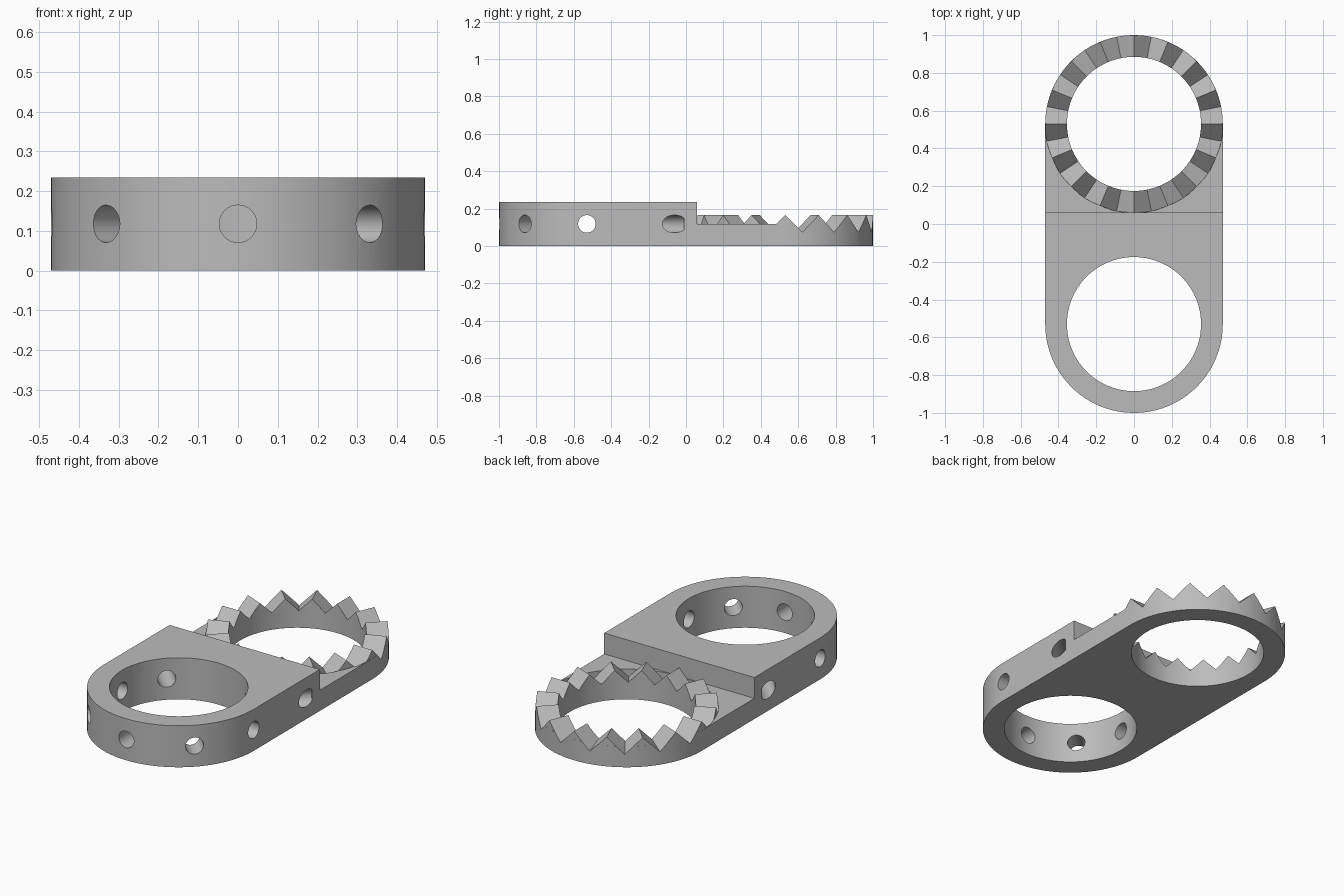
import bpy, bmesh, math
from mathutils import Matrix

if "Cube" in bpy.data.objects:
    bpy.data.objects.remove(bpy.data.objects["Cube"])

R_OUT, R_IN, CY = 0.47, 0.355, 0.53      # ring radii and ring centre offset
HIGH, LOW = 0.235, 0.117                 # block and plate heights
PEAK, TEETH, SEG = 0.165, 16, 96

grey = bpy.data.materials.new("mid grey")
grey.diffuse_color = (0.5, 0.5, 0.5, 1)
grey.use_nodes = True
grey.node_tree.nodes["Principled BSDF"].inputs["Base Color"].default_value = grey.diffuse_color


def make_object(name, bm):
    bmesh.ops.recalc_face_normals(bm, faces=bm.faces[:])
    mesh = bpy.data.meshes.new(name)
    bm.to_mesh(mesh)
    bm.free()
    obj = bpy.data.objects.new(name, mesh)
    bpy.context.collection.objects.link(obj)
    return obj


def prism(name, outline, z0, z1):
    bm = bmesh.new()
    face = bm.faces.new([bm.verts.new((x, y, z0)) for x, y in outline])
    top = bmesh.ops.extrude_face_region(bm, geom=[face])["geom"]
    bmesh.ops.translate(bm, vec=(0, 0, z1 - z0),
                        verts=[v for v in top if isinstance(v, bmesh.types.BMVert)])
    return make_object(name, bm)


def arc(cy, r, start, end, n):
    return [(r * math.cos(a), cy + r * math.sin(a))
            for a in (math.radians(start + (end - start) * i / n) for i in range(n + 1))]


def cut(target, cutter):
    mod = target.modifiers.new("cut", 'BOOLEAN')
    mod.operation, mod.solver, mod.object = 'DIFFERENCE', 'EXACT', cutter
    bpy.context.view_layer.objects.active = target
    bpy.ops.object.modifier_apply(modifier=mod.name)
    bpy.data.objects.remove(cutter)


# Blank with two rounded ends
body = prism("ring_bracket", arc(CY, R_OUT, 0, 180, SEG // 2)
             + arc(-CY, R_OUT, 180, 360, SEG // 2), 0, HIGH)

# Two large bores
for y in (-CY, CY):
    cut(body, prism("bore", arc(y, R_IN, 0, 360, SEG)[:-1], -0.1, 0.4))

# Radial side holes around the front ring, none toward the rear
bm = bmesh.new()
for deg in (45, 0, -45, -90, -135, 180, 135):
    m = (Matrix.Translation((0, -CY, 0.118))
         @ Matrix.Rotation(math.radians(deg), 4, 'Z')
         @ Matrix.Translation((0.45, 0, 0))
         @ Matrix.Rotation(math.radians(90), 4, 'Y'))
    bmesh.ops.create_cone(bm, cap_ends=True, segments=40, radius1=0.047,
                          radius2=0.047, depth=0.5, matrix=m)
cut(body, make_object("side_holes", bm))

# Lower rear plate, leaving the ring standing
step = prism("step", [(-0.6, 0.06), (0.6, 0.06), (0.6, 1.1), (-0.6, 1.1)], LOW, 0.4)
cut(step, prism("ring_keep", arc(CY, R_OUT - 0.0005, 0, 360, SEG)[:-1], -0.1, 0.5))
cut(body, step)

# Crown of 45 degree teeth with horizontal ridges
bm = bmesh.new()
pitch = 2 * math.pi / TEETH
rows = []
for i in range(SEG):
    a = 2 * math.pi * i / SEG
    off = abs((a + pitch / 2) % pitch - pitch / 2)
    row = []
    for r, top in ((0.33, 0), (R_OUT + 0.0005, 0), (R_OUT + 0.0005, 1), (0.33, 1)):
        z = 0.4 if top else PEAK - r * math.sin(off)
        row.append(bm.verts.new((r * math.cos(a), CY + r * math.sin(a), z)))
    rows.append(row)
for i in range(SEG):
    a, b = rows[i], rows[(i + 1) % SEG]
    for j in range(4):
        k = (j + 1) % 4
        bm.faces.new((a[j], a[k], b[k], b[j]))
cut(body, make_object("tooth_gaps", bm))

# Finish
body.data.materials.clear()
body.data.materials.append(grey)
for p in body.data.polygons:
    p.material_index = 0
bpy.ops.object.select_all(action='DESELECT')
body.select_set(True)
bpy.context.view_layer.objects.active = body
bpy.ops.object.shade_smooth_by_angle(angle=math.radians(30))
